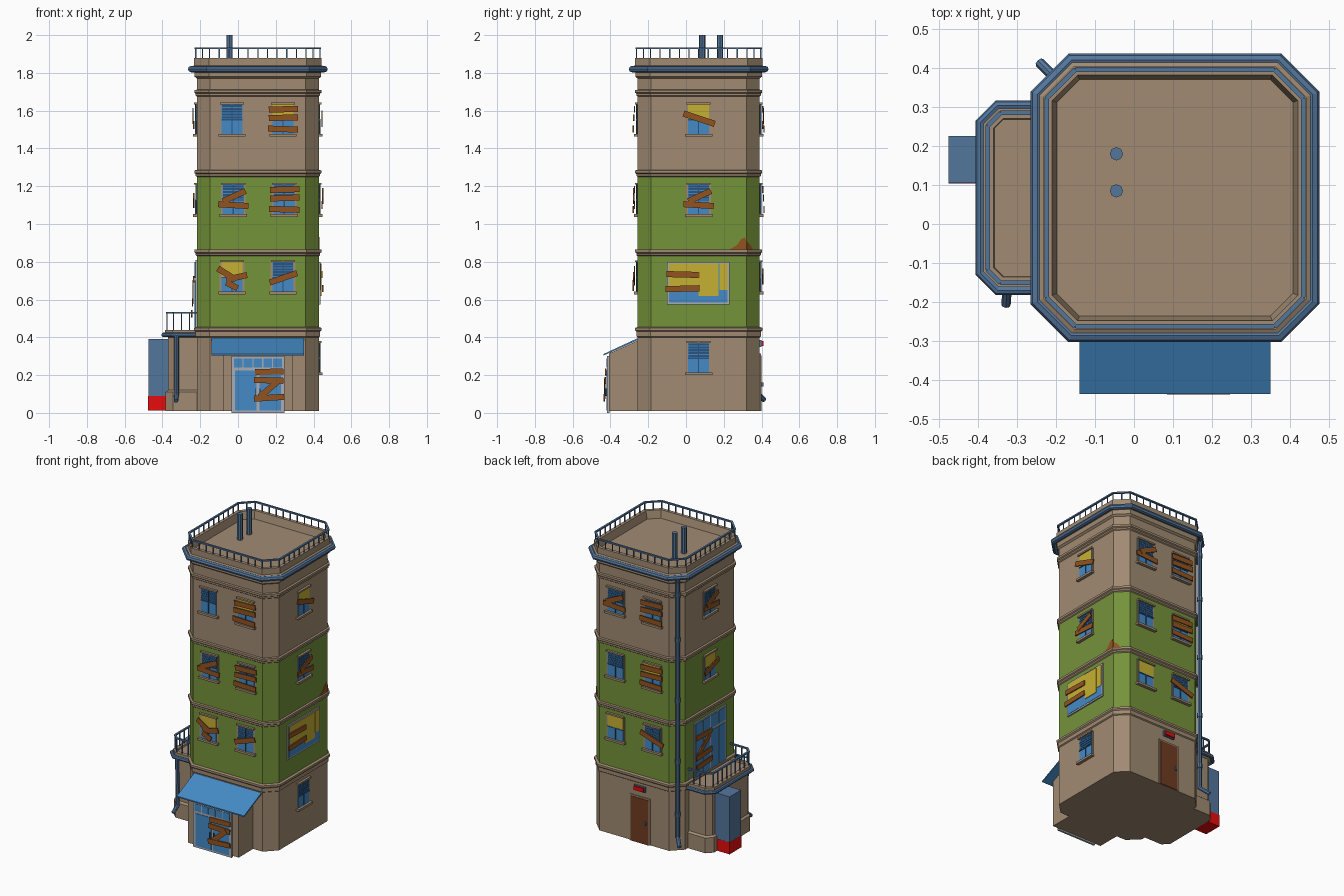
import bpy, bmesh, math
from mathutils import Vector, Matrix

if "Cube" in bpy.data.objects:
    bpy.data.objects.remove(bpy.data.objects["Cube"])

def lin(c):
    return tuple(((v / 255 + 0.055) / 1.055) ** 2.4 if v > 10 else v / 3300 for v in c) + (1,)

COL = dict(tan_wall=(161, 139, 114), green_wall=(117, 147, 58), curtain_yellow=(198, 176, 50),
           glass_blue=(68, 138, 198), metal_blue=(84, 118, 156), plank_brown=(146, 84, 32),
           signal_red=(240, 12, 12), frame_grey=(172, 174, 180), blind_navy=(42, 84, 126),
           door_brown=(112, 60, 32))
MATS = {}
for n, c in COL.items():
    MATS[n] = bpy.data.materials.new(n)
    MATS[n].diffuse_color = lin(c)
NAMES = list(COL)
TAN, GREEN, YEL, GLASS, METAL, PLANK, RED, GREY, NAVY, DOOR = range(10)


class Part:
    """Collects faces of one object, each with its colour."""
    def __init__(self):
        self.bm = bmesh.new()

    def beam(self, p, q, w, h, mat, up=(0, 0, 1)):
        p, q = Vector(p), Vector(q)
        d = q - p
        up = Vector(up)
        if d.normalized().cross(up).length < 0.1:
            up = Vector((1, 0, 0))
        y = up.cross(d).normalized()
        z = d.normalized().cross(y)
        m = Matrix((d, y * w, z * h)).transposed().to_4x4()
        m.translation = (p + q) / 2
        self.mark(bmesh.ops.create_cube(self.bm, size=1, matrix=m), mat)

    def box(self, lo, hi, mat):
        lo, hi = Vector(lo), Vector(hi)
        m = Matrix.Translation((lo + hi) / 2) @ Matrix.Diagonal((hi - lo).to_4d())
        self.mark(bmesh.ops.create_cube(self.bm, size=1, matrix=m), mat)

    def tube(self, pts, r, mat, seg=8):
        for p, q in zip(pts, pts[1:]):
            p, q = Vector(p), Vector(q)
            m = Matrix.Translation((p + q) / 2) @ (q - p).to_track_quat('Z', 'Y').to_matrix().to_4x4()
            self.mark(bmesh.ops.create_cone(self.bm, cap_ends=True, segments=seg, radius1=r, radius2=r,
                                            depth=(q - p).length + r * 0.5, matrix=m), mat)

    def prism(self, pts, vec, mat):
        a = [self.bm.verts.new(p) for p in pts]
        b = [self.bm.verts.new(Vector(p) + Vector(vec)) for p in pts]
        n = len(a)
        fs = [self.bm.faces.new(a), self.bm.faces.new(b[::-1])]
        fs += [self.bm.faces.new((a[i], b[i], b[(i + 1) % n], a[(i + 1) % n])) for i in range(n)]
        for f in fs:
            f.material_index = mat

    def loft(self, foot, profile, rule, closed=False):
        rings = [[self.bm.verts.new((x, y, z)) for x, y in octagon(foot, d)] for d, z in profile]
        pairs = list(zip(range(len(rings)), range(1, len(rings))))
        if closed:
            pairs.append((len(rings) - 1, 0))
        for i, j in pairs:
            for k in range(8):
                l = (k + 1) % 8
                f = self.bm.faces.new((rings[i][k], rings[i][l], rings[j][l], rings[j][k]))
                f.material_index = rule(profile[i], profile[j])
        if not closed:
            self.bm.faces.new(rings[0][::-1])
            self.bm.faces.new(rings[-1])

    def mark(self, res, mat):
        for f in {f for v in res['verts'] for f in v.link_faces}:
            f.material_index = mat

    def done(self, name):
        bmesh.ops.recalc_face_normals(self.bm, faces=self.bm.faces)
        used = sorted({f.material_index for f in self.bm.faces})
        for f in self.bm.faces:
            f.material_index = used.index(f.material_index)
        me = bpy.data.meshes.new(name)
        self.bm.to_mesh(me)
        self.bm.free()
        for i in used:
            me.materials.append(MATS[NAMES[i]])
        ob = bpy.data.objects.new(name, me)
        bpy.context.collection.objects.link(ob)


def octagon(foot, d=0):
    cx, cy, hx, hy, c = foot
    hx, hy, c = hx + d, hy + d, c + d * 0.586
    return [(cx + x, cy + y) for x, y in (
        (hx, -hy + c), (hx, hy - c), (hx - c, hy), (-hx + c, hy),
        (-hx, hy - c), (-hx, -hy + c), (-hx + c, -hy), (hx - c, -hy))]


TOWER = (0.105, 0.067, 0.323, 0.323, 0.07)
ANNEX = (-0.235, 0.067, 0.135, 0.213, 0.03)

# tower body with string courses and hollow roof
prof = [(0, .01), (0, .40), (.007, .405), (.007, .43), (.014, .437), (.014, .45), (0, .455)]
for z in (.83, 1.25, 1.675):
    prof += [(0, z), (.006, z + .005), (.006, z + .015), (.013, z + .02), (.013, z + .034), (0, z + .036)]
prof += [(0, 1.77), (.012, 1.78), (.012, 1.81), (.024, 1.82), (.024, 1.835), (.014, 1.84), (.014, 1.88),
         (-.008, 1.88), (-.02, 1.83)]
p = Part()
p.loft(TOWER, prof, lambda a, b: GREEN if b[1] - a[1] > .3 and .45 < a[1] < 1.2 else TAN)
p.done("tower")

# side annex with plinth and terrace
p = Part()
p.loft(ANNEX, [(.013, .01), (.013, .11), (0, .12), (0, .40), (.016, .41), (.016, .44), (-.01, .44), (-.012, .43)],
       lambda a, b: TAN)
p.done("annex")

# gutters
def gutter(name, foot, d, z, r):
    p = Part()
    ring = [(d + r * math.cos(a * math.pi / 4), z + r * math.sin(a * math.pi / 4)) for a in range(8)]
    p.loft(foot, ring, lambda a, b: METAL, closed=True)
    p.done(name)
gutter("roof_gutter", TOWER, .03, 1.82, .017)
gutter("annex_gutter", ANNEX, .024, .413, .012)

# railings
def railing(name, pts, z0, z1, step):
    p = Part()
    for a, b in zip(pts, pts[1:]):
        a, b = Vector(a), Vector(b)
        p.beam((*a, z1), (*b, z1), .012, .009, METAL)
        n = max(1, round((b - a).length / step))
        for i in range(n + 1):
            c = a.lerp(b, i / n)
            p.beam((*c, z0), (*c, z1), .006, .006, METAL)
    p.done(name)
o = octagon(TOWER, .006)
railing("roof_railing", o + o[:1], 1.875, 1.93, .05)
o = octagon(ANNEX, .005)
railing("terrace_railing", [(-.215, o[3][1])] + o[3:7] + [(-.215, o[6][1])], .435, .53, .045)

# roof vent pipes
p = Part()
for y in (.085, .18):
    p.tube([(-.045, y, 1.83), (-.045, y, 1.996)], .017, METAL)
p.done("vent_pipes")

# downspouts with collars
p = Part()
p.tube([(-.206, .378, 1.82), (-.2, .372, 1.78), (-.2, .372, .11), (-.24, .412, .07)], .013, METAL)
for z in (.25, .6, 1.0, 1.4, 1.7):
    p.tube([(-.2, .372, z), (-.2, .372, z + .02)], .017, METAL)
p.tube([(-.325, -.17, .41), (-.325, -.164, .10), (-.328, -.205, .065)], .012, METAL)
p.done("downspouts")

# utility cabinet
p = Part()
p.box((-.475, .105, .09), (-.37, .225, .39), METAL)
p.box((-.476, .104, .012), (-.37, .226, .09), RED)
p.done("utility_cabinet")

# entrance block and awning
p = Part()
p.prism([(-.08, -.25, .01), (-.08, -.407, .01), (-.08, -.407, .315), (-.08, -.25, .385)], (.37, 0, 0), TAN)
p.done("entrance_block")
p = Part()
p.prism([(-.14, -.25, .398), (-.14, -.436, .312), (-.14, -.436, .304), (-.14, -.25, .388)], (.49, 0, 0), GLASS)
p.done("awning")

# wall frames: centre on wall, horizontal direction, outward normal
F = dict(front=((.105, -.256), (1, 0), (0, -1)), right=((.428, .067), (0, 1), (1, 0)),
         back=((.105, .39), (-1, 0), (0, 1)), left=((-.218, .067), (0, -1), (-1, 0)),
         porch=((.105, -.407), (1, 0), (0, -1)))

def at(face, u, z, d):
    o, uv, n = F[face]
    return Vector((o[0] + uv[0] * u + n[0] * d, o[1] + uv[1] * u + n[1] * d, z))

def plate(p, face, u0, u1, z0, z1, d, mat):
    a, b = at(face, u0, z0, -.003), at(face, u1, z1, d)
    p.box([min(s) for s in zip(a, b)], [max(s) for s in zip(a, b)], mat)

def planks(p, face, u, z, rows):
    n = (*F[face][2], 0)
    for i, (a, b, c, d) in enumerate(rows):
        p.beam(at(face, u + a, z + b, .017 + .003 * i), at(face, u + c, z + d, .017 + .003 * i), .032, .007, PLANK, n)

P = {0: [], 1: [(-.07, -.03, .075, .02)], 2: [(-.08, -.025, .08, -.035), (-.055, -.01, .065, .045)],
     3: [(-.075, .05, .08, .055), (-.075, .005, .08, .01), (-.08, -.05, .08, -.055)],
     4: [(-.075, .045, .02, -.015), (-.03, -.015, .08, .01), (-.03, -.03, .03, -.06)],
     5: [(-.08, .03, .085, -.025)]}

def window(face, u, z, curtain, pat):
    p = Part()
    plate(p, face, u - .066, u + .066, z - .082, z + .082, .003, TAN)
    plate(p, face, u - .056, u + .056, z - .078, z + .078, .005, GLASS)
    if curtain:
        plate(p, face, u - .056, u + .056, z - .005, z + .078, .007, YEL)
    else:
        for i in range(5):
            plate(p, face, u - .054, u + .054, z + .004 + i * .015, z + .015 + i * .015, .007, NAVY)
    plate(p, face, u - .003, u + .003, z - .078, z + (0 if curtain else .078), .009, NAVY)
    plate(p, face, u - .056, u + .056, z - .006, z, .009, NAVY)
    plate(p, face, u - .072, u + .072, z - .092, z - .078, .02, TAN)
    plate(p, face, u - .064, u + .064, z + .078, z + .088, .015, TAN)
    planks(p, face, u, z, P[pat])
    p.done(face + "_window")

for face, u, z, c, pat in (
        ("front", -.137, 1.555, 0, 0), ("front", .133, 1.555, 1, 3), ("front", -.13, 1.13, 0, 2),
        ("front", .14, 1.13, 0, 3), ("front", -.137, .72, 1, 4), ("front", .133, .72, 0, 1),
        ("right", 0, 1.555, 1, 5), ("right", 0, 1.13, 0, 2), ("right", 0, .292, 0, 0),
        ("back", -.133, 1.555, 0, 2), ("back", .137, 1.555, 0, 3), ("back", -.133, 1.13, 0, 0),
        ("back", .137, 1.13, 1, 3), ("back", -.133, .72, 1, 0), ("back", .137, .72, 0, 5),
        ("left", 0, 1.555, 0, 2), ("left", 0, 1.13, 1, 1)):
    window(face, u, z, c, pat)

# wide boarded window
p = Part()
plate(p, "right", -.168, .162, .575, .80, .008, GREY)
plate(p, "right", -.158, .152, .585, .79, .01, GLASS)
plate(p, "right", -.158, .0, .65, .79, .012, YEL)
plate(p, "right", .0, .105, .62, .79, .014, YEL)
plate(p, "right", .11, .152, .65, .79, .012, YEL)
planks(p, "right", -.085, .69, [(-.085, .045, .09, .04), (-.09, -.035, .09, -.03)])
p.done("wide_window")

# terrace door
p = Part()
plate(p, "left", -.168, .165, .44, .81, .008, GREY)
for i in range(4):
    for z0, z1 in ((.45, .70), (.715, .80)):
        plate(p, "left", -.158 + i * .08, -.088 + i * .08, z0, z1, .011, GLASS)
planks(p, "left", -.085, .62, [(-.08, .09, .085, .085), (-.06, -.03, .06, .07), (-.085, -.04, .08, -.03), (-.08, -.1, .08, -.09)])
p.done("terrace_door")

# main entrance doors with transom
p = Part()
plate(p, "porch", -.14, .14, 0, .30, .01, GREY)
for i in range(5):
    plate(p, "porch", -.127 + i * .052, -.081 + i * .052, .24, .288, .013, GLASS)
for s in (-1, 1):
    plate(p, "porch", s * .065 - .057, s * .065 + .057, .012, .225, .013, GLASS)
    plate(p, "porch", s * .013 - .003, s * .013 + .003, .09, .13, .02, NAVY)
planks(p, "porch", .06, .14, [(-.075, .075, .075, .08), (-.08, .035, .075, .03), (-.05, -.055, .05, .03), (-.08, -.065, .08, -.055)])
p.done("entrance_doors")

# back door and lamp
p = Part()
plate(p, "back", -.03, .12, .01, .315, .006, TAN)
plate(p, "back", -.02, .11, .01, .305, .009, DOOR)
plate(p, "back", .085, .098, .14, .16, .02, METAL)
plate(p, "back", .005, .085, .35, .385, .01, METAL)
for u in (.022, .058):
    plate(p, "back", u - .012, u + .022, .355, .38, .02, RED)
p.done("back_door")

# exposed brick patch at the corner
p = Part()
p.prism([at("right", u, z, 0) for u, z in ((.165, .866), (.253, .866), (.253, .905), (.245, .93), (.225, .92), (.205, .89))],
        (.004, 0, 0), PLANK)
p.prism([(.428, .32, .866), (.398, .35, .866), (.41, .338, .89), (.428, .32, .905)], (.003, .003, 0), PLANK)
p.done("brick_patch")

for m in bpy.data.materials:
    if m.users and not m.is_grease_pencil:
        m.use_nodes = True
        m.node_tree.nodes["Principled BSDF"].inputs["Base Color"].default_value = m.diffuse_color
